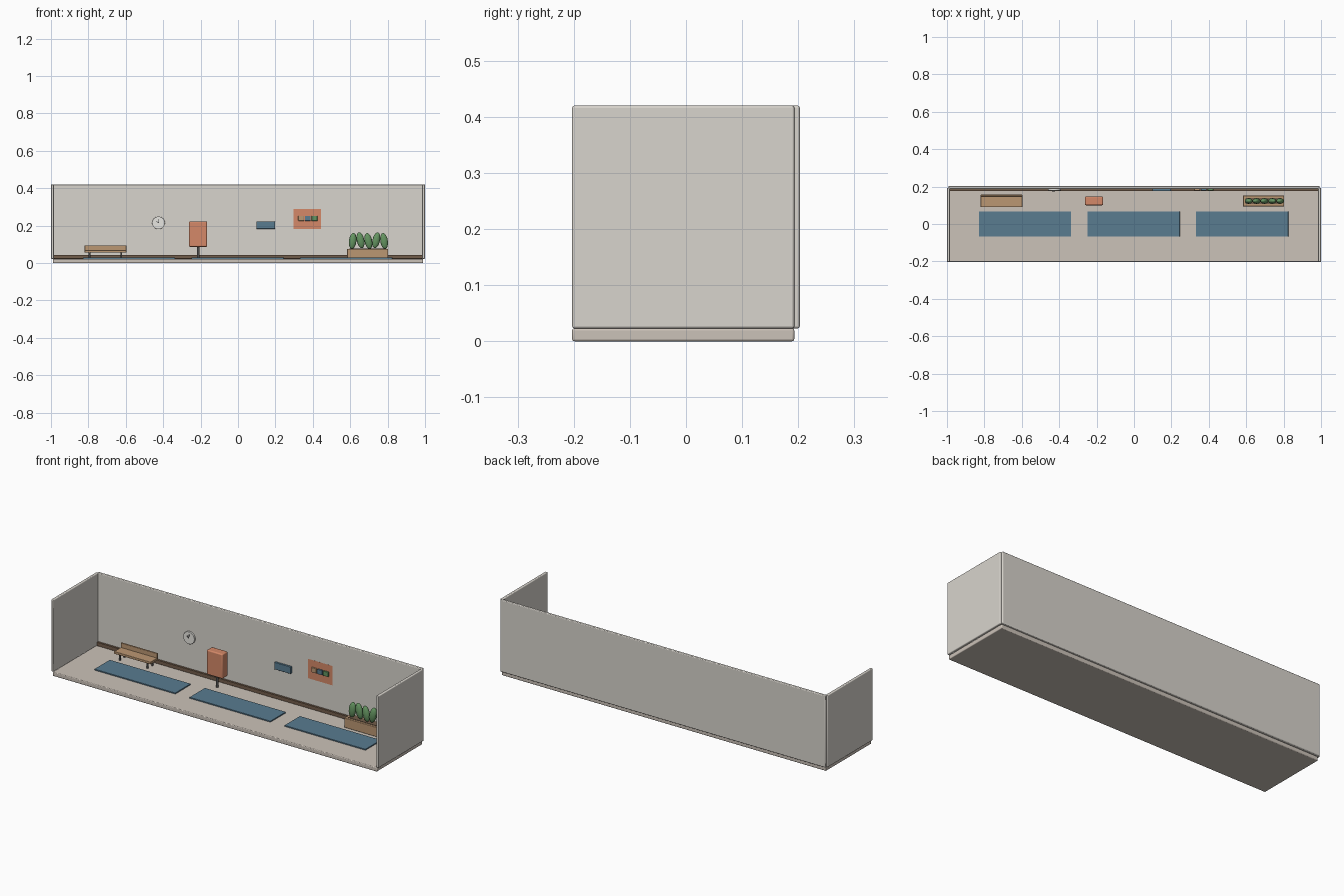
import bpy, math

if "Cube" in bpy.data.objects:
    bpy.data.objects.remove(bpy.data.objects["Cube"])

def material(name, rgb):
    m = bpy.data.materials.new(name)
    m.diffuse_color = (*rgb, 1)
    m.use_nodes = True
    m.node_tree.nodes["Principled BSDF"].inputs["Base Color"].default_value = m.diffuse_color
    return m

PLASTER = material("plaster", (0.69, 0.66, 0.61))
FLOOR = material("floor_stone", (0.60, 0.54, 0.48))
TRIM = material("dark_wood", (0.17, 0.11, 0.07))
WOOD = material("wood", (0.50, 0.31, 0.17))
BLUE = material("blue", (0.10, 0.20, 0.28))
CORAL = material("coral", (0.66, 0.25, 0.14))
GREEN = material("green", (0.13, 0.30, 0.12))
METAL = material("dark_metal", (0.08, 0.08, 0.08))
WHITE = material("white", (0.80, 0.79, 0.75))

def finish(name, mat, bevel=0):
    o = bpy.context.object
    o.name = name
    o.data.materials.append(mat)
    if bevel:
        b = o.modifiers.new("bevel", 'BEVEL')
        b.width, b.segments = bevel, 3
    bpy.ops.object.shade_smooth_by_angle()
    return o

def box(name, x, y, z, mat, bevel=0.0):
    """Box from (min, max) pairs on each axis."""
    bpy.ops.mesh.primitive_cube_add(size=1, location=[sum(r) / 2 for r in (x, y, z)])
    o = bpy.context.object
    o.scale = [r[1] - r[0] for r in (x, y, z)]
    bpy.ops.object.transform_apply(location=False, rotation=False, scale=True)
    return finish(name, mat, bevel)

def rod(name, loc, r, depth, mat, rot=(0, 0, 0), verts=24, bevel=0):
    bpy.ops.mesh.primitive_cylinder_add(vertices=verts, radius=r, depth=depth,
                                        location=loc, rotation=rot)
    return finish(name, mat, bevel)

# Room shell, open to the front and top
TOP = 0.023
box("floor", (-0.99, 0.99), (-0.203, 0.193), (0, TOP), FLOOR, 0.004)
box("back_wall", (-0.992, 0.992), (0.187, 0.203), (TOP, 0.42), PLASTER, 0.004)
for side, s in (("left", -1), ("right", 1)):
    box(side + "_wall", sorted((s * 0.985, s)), (-0.203, 0.193), (TOP, 0.42), PLASTER, 0.004)
box("baseboard", (-0.985, 0.985), (0.176, 0.188), (TOP, 0.043), TRIM, 0.001)

# Three floor mats
for i, x in enumerate((-0.583, -0.002, 0.578)):
    box(f"mat_{i + 1}", (x - 0.247, x + 0.247), (-0.067, 0.067), (TOP - 0.001, 0.029), BLUE, 0.001)

# Bench
box("bench_seat", (-0.82, -0.597), (0.09, 0.157), (0.056, 0.069), WOOD, 0.002)
box("bench_back", (-0.82, -0.597), (0.148, 0.157), (0.067, 0.094), WOOD, 0.002)
for x in (-0.793, -0.624):
    for y in (0.103, 0.144):
        rod("bench_leg", (x, y, 0.04), 0.005, 0.036, METAL, verts=16)

# Standing panel on a post
box("kiosk_panel", (-0.262, -0.165), (0.1, 0.147), (0.087, 0.223), CORAL, 0.006)
rod("kiosk_post", (-0.213, 0.123, 0.057), 0.007, 0.07, METAL)

# Wall clock with ticks and hands
CX, CZ = -0.425, 0.215
rod("clock_face", (CX, 0.183, CZ), 0.034, 0.01, WHITE, (math.pi / 2, 0, 0), 32, 0.001)
for name, length, ang in (("hour_hand", 0.014, -0.9), ("minute_hand", 0.02, 0.1)):
    o = box(name, (-0.0018, 0.0018), (-0.0015, 0.0015), (-length / 2, length / 2), METAL)
    o.rotation_euler.y = ang
    o.location = (CX + math.sin(ang) * length / 2, 0.1765, CZ + math.cos(ang) * length / 2)

# Blue wall sign
box("wall_sign", (0.098, 0.198), (0.176, 0.188), (0.183, 0.222), BLUE, 0.002)

# Notice panel flush with the wall, three cards on it
box("notice_panel", (0.298, 0.445), (0.1867, 0.195), (0.183, 0.29), CORAL)
for i, mat in enumerate((WOOD, BLUE, GREEN)):
    x = 0.337 + i * 0.036
    box(f"notice_card_{i + 1}", (x - 0.015, x + 0.015), (0.179, 0.189), (0.226, 0.252), mat, 0.001)

# Planter with five leaves
box("planter", (0.583, 0.803), (0.094, 0.152), (TOP, 0.076), WOOD, 0.003)
box("planter_soil", (0.597, 0.789), (0.106, 0.14), (0.07, 0.078), TRIM)
for i in range(5):
    tilt = (0.12, -0.2, -0.2, 0.22, -0.15)[i]
    bpy.ops.mesh.primitive_uv_sphere_add(segments=24, ring_count=12, radius=1,
                                         location=(0.613 + i * 0.042, 0.123, 0.118 + 0.004 * (i % 2)),
                                         rotation=(0, tilt, 0))
    bpy.context.object.scale = (0.02, 0.015, 0.043)
    finish(f"leaf_{i + 1}", GREEN)
